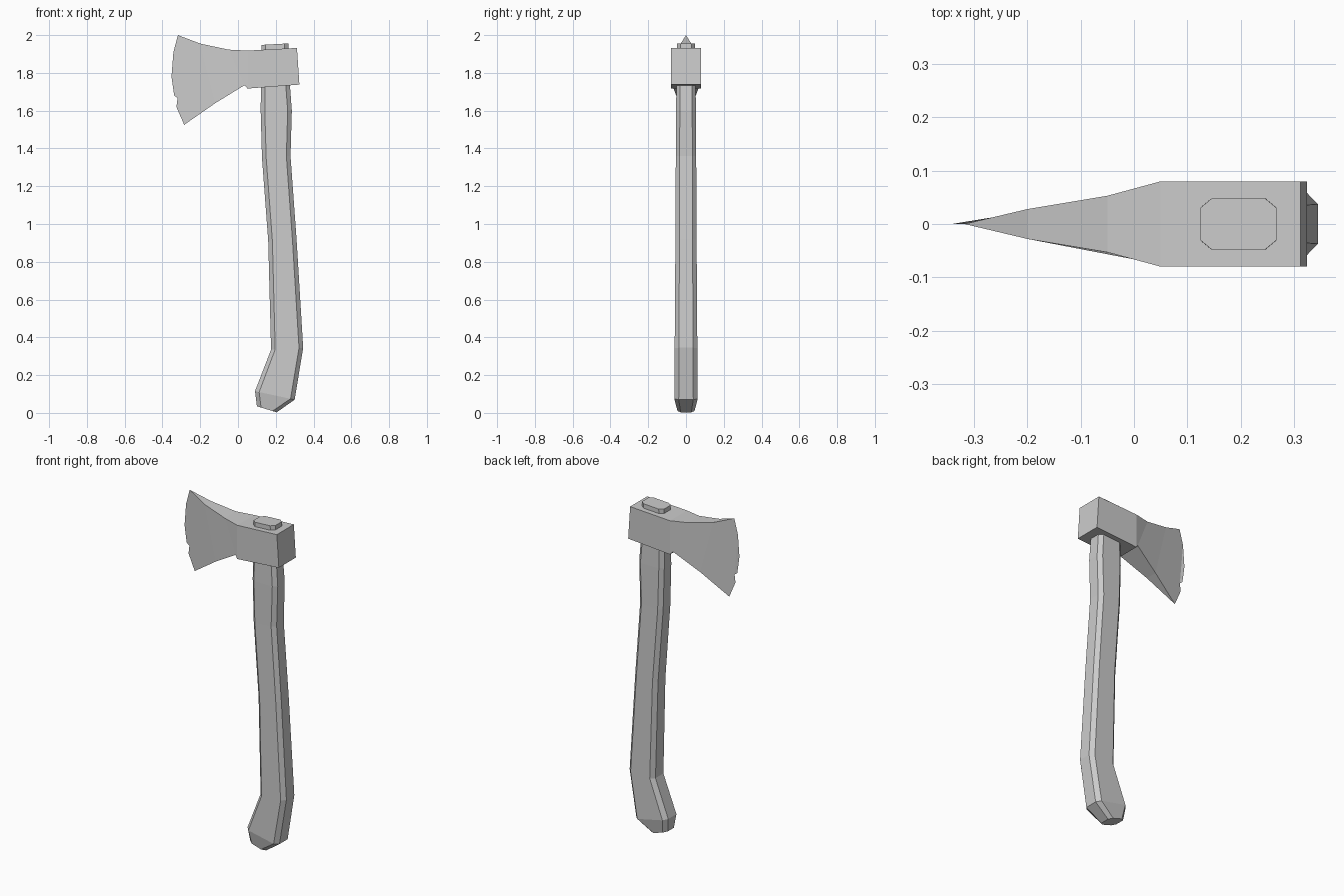
import bpy
import bmesh

cube = bpy.data.objects.get("Cube")
if cube:
    bpy.data.objects.remove(cube, do_unlink=True)

# One flat grey for the whole axe
grey = bpy.data.materials.new("plain grey")
grey.use_nodes = True
GREY = (0.6, 0.6, 0.6, 1.0)
grey.diffuse_color = GREY
grey.node_tree.nodes["Principled BSDF"].inputs["Base Color"].default_value = GREY


def finish(bm, name):
    bmesh.ops.recalc_face_normals(bm, faces=bm.faces)
    mesh = bpy.data.meshes.new(name)
    bm.to_mesh(mesh)
    bm.free()
    mesh.materials.append(grey)
    obj = bpy.data.objects.new(name, mesh)
    bpy.context.collection.objects.link(obj)
    return obj


def bridge(bm, a, b):
    for i in range(len(a)):
        j = (i + 1) % len(a)
        bm.faces.new((a[i], a[j], b[j], b[i]))


def handle_ring(bm, left, right, half, cut=0.022):
    """Chamfered rectangle between a left and a right profile point."""
    (x0, z0), (x1, z1) = left, right
    t = cut / (x1 - x0)
    flat = half * 0.62
    outline = [(0, -flat), (t, -half), (1 - t, -half), (1, -flat),
               (1, flat), (1 - t, half), (t, half), (0, flat)]
    return [bm.verts.new((x0 + (x1 - x0) * u, y, z0 + (z1 - z0) * u))
            for u, y in outline]


# Handle: chamfered sections from the butt up through the head's eye
sections = [
    ((0.10, 0.035), (0.205, 0.003), 0.045),
    ((0.09, 0.115), (0.30, 0.07), 0.062),
    ((0.175, 0.335), (0.345, 0.345), 0.06),
    ((0.16, 0.91), (0.31, 0.92), 0.056),
    ((0.127, 1.35), (0.278, 1.36), 0.054),
    ((0.12, 1.60), (0.285, 1.60), 0.053),
    ((0.122, 1.80), (0.27, 1.80), 0.049),
    ((0.124, 1.948), (0.268, 1.956), 0.048),
]
bm = bmesh.new()
rings = [handle_ring(bm, *s) for s in sections]
for a, b in zip(rings, rings[1:]):
    bridge(bm, a, b)
bm.faces.new(rings[0])
bm.faces.new(rings[-1])
finish(bm, "handle")

# Axe head: (top x, z, half width), (bottom x, z, half width)
stations = [
    ((0.312, 1.932, 0.08), (0.325, 1.738, 0.08)),
    ((0.05, 1.918, 0.08), (0.05, 1.717, 0.08)),
    ((-0.05, 1.923, 0.053), (0.035, 1.735, 0.073)),
    ((-0.20, 1.955, 0.028), (-0.12, 1.64, 0.036)),
]
bm = bmesh.new()
rings = []
for (tx, tz, tw), (bx, bz, bw) in stations:
    corners = [(tx, -tw, tz), (tx, tw, tz), (bx, bw, bz), (bx, -bw, bz)]
    rings.append([bm.verts.new(c) for c in corners])
for a, b in zip(rings, rings[1:]):
    bridge(bm, a, b)
bm.faces.new(rings[0])

# Cutting edge with a worn notch, shared by both cheeks
edge = [(-0.318, 2.0), (-0.342, 1.91), (-0.352, 1.78), (-0.338, 1.68),
        (-0.32, 1.667), (-0.326, 1.62), (-0.285, 1.525)]
tip = [bm.verts.new((x, 0, z)) for x, z in edge]
top_front, top_back, low_back, low_front = rings[-1]
bm.faces.new([top_front] + tip + [low_front])
bm.faces.new([top_back] + tip + [low_back])
bm.faces.new((top_front, top_back, tip[0]))
bm.faces.new((low_front, low_back, tip[-1]))
finish(bm, "axe_head")
